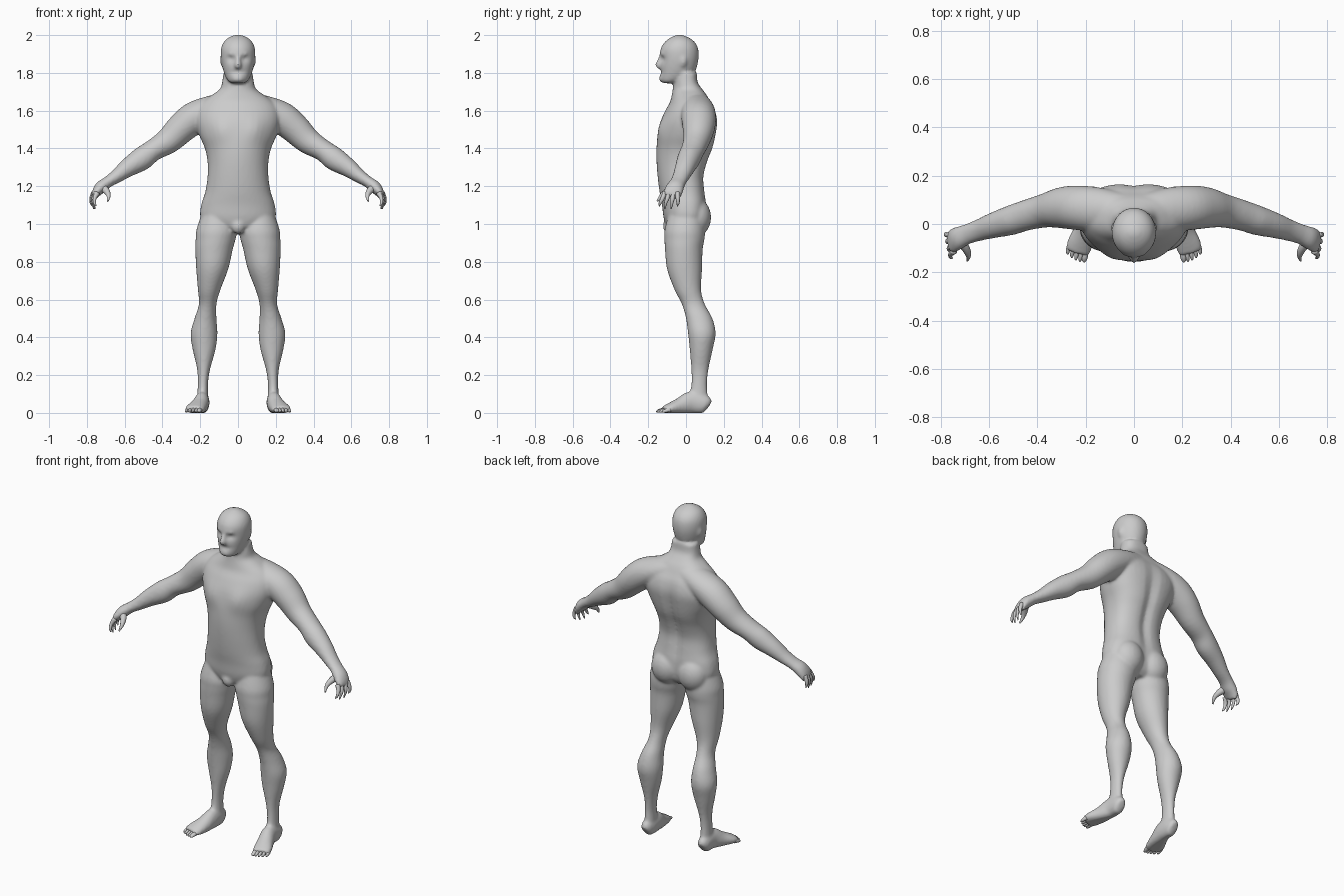
import bpy, bmesh, math
from mathutils import Vector, Matrix

SEG = 40


def smooth_rows(rows, steps=4):
    """Catmull-Rom interpolation between measured sections."""
    out = []
    for i in range(len(rows) - 1):
        p = [rows[max(i - 1, 0)], rows[i], rows[i + 1], rows[min(i + 2, len(rows) - 1)]]
        for k in range(steps):
            t = k / steps
            out.append([0.5 * (2 * b + (c - a) * t + (2 * a - 5 * b + 4 * c - d) * t * t
                               + (3 * b - a - 3 * c + d) * t ** 3) for a, b, c, d in zip(*p)])
    return out + [list(rows[-1])]


def skin(bm, rings):
    loops = [[bm.verts.new(c) for c in r] for r in rings]
    for a, b in zip(loops, loops[1:]):
        for i in range(len(a)):
            j = (i + 1) % len(a)
            bm.faces.new((a[i], a[j], b[j], b[i]))
    bm.faces.new(loops[0])
    bm.faces.new(loops[-1])


def column(bm, rows, s=1, back=2.0, deform=None):
    """Upright loft: rows of z, x min, x max, y front, y back."""
    rings = []
    for z, x0, x1, yf, yb in smooth_rows(rows):
        ring = []
        for i in range(SEG):
            a = 2 * math.pi * i / SEG
            c, d = math.cos(a), math.sin(a)
            n = back if d > 0 else 2.0
            c = math.copysign(abs(c) ** (2 / n), c)
            d = math.copysign(abs(d) ** (2 / n), d)
            co = Vector((s * ((x0 + x1) / 2 + c * (x1 - x0) / 2), (yf + yb) / 2 + d * (yb - yf) / 2, z))
            ring.append(deform(co, d) if deform else co)
        rings.append(ring)
    skin(bm, rings)


def limb(bm, rows, s=1, wide=(0, 1, 0), seg=SEG):
    """Loft along a path: rows of x, y, z, wide radius, thick radius."""
    rows = smooth_rows(rows)
    pts = [Vector(r[:3]) for r in rows]
    rings = []
    for i, r in enumerate(rows):
        t = (pts[min(i + 1, len(pts) - 1)] - pts[max(i - 1, 0)]).normalized()
        u = Vector(wide)
        u = (u - t * u.dot(t)).normalized()
        v = t.cross(u)
        ring = []
        for k in range(seg):
            a = 2 * math.pi * k / seg
            co = pts[i] + u * math.cos(a) * r[3] + v * math.sin(a) * r[4]
            ring.append((s * co.x, co.y, max(co.z, 0)))
        rings.append(ring)
    skin(bm, rings)


def ball(bm, loc, size):
    bmesh.ops.create_uvsphere(bm, u_segments=24, v_segments=16, radius=1,
                              matrix=Matrix.Translation(loc) @ Matrix.Diagonal((*size, 1)))


def finish(bm, name, voxel=None):
    bmesh.ops.recalc_face_normals(bm, faces=bm.faces)
    me = bpy.data.meshes.new(name)
    bm.to_mesh(me)
    bm.free()
    for p in me.polygons:
        p.use_smooth = True
    ob = bpy.data.objects.new(name, me)
    bpy.context.collection.objects.link(ob)
    if voxel:
        m = ob.modifiers.new("fuse", 'REMESH')
        m.mode, m.voxel_size, m.use_smooth_shade = 'VOXEL', voxel, True
        m = ob.modifiers.new("soften", 'SMOOTH')
        m.factor, m.iterations = 0.5, 6
    return ob


def spine(co, d):
    if d > 0 and 1.0 < co.z < 1.66:
        co.y -= 0.018 * math.exp(-(co.x / 0.028) ** 2) * math.sin((co.z - 1.0) / 0.66 * math.pi)
    if d < 0:  # chest muscles
        co.y -= 0.012 * math.exp(-((abs(co.x) - 0.09) / 0.05) ** 2 - ((co.z - 1.5) / 0.06) ** 2)
    return co


def face(co, d):
    if d < 0:  # eye sockets and mouth crease
        co.y += 0.016 * math.exp(-((abs(co.x) - 0.036) / 0.02) ** 2 - ((co.z - 1.873) / 0.014) ** 2)
        co.y += 0.014 * math.exp(-(co.x / 0.035) ** 2 - ((co.z - 1.805) / 0.01) ** 2)
    return co


bm = bmesh.new()

# Torso and neck
torso = [(.95, .05, -.06, .06), (.98, .14, -.10, .09), (1.03, .197, -.118, .105), (1.10, .195, -.127, .108),
         (1.17, .173, -.14, .10), (1.25, .161, -.15, .095), (1.33, .161, -.156, .115), (1.40, .175, -.156, .142),
         (1.47, .205, -.15, .158), (1.54, .225, -.135, .167), (1.60, .22, -.11, .155), (1.645, .19, -.085, .13),
         (1.685, .135, -.075, .108), (1.715, .095, -.07, .085), (1.75, .084, -.066, .062), (1.80, .077, -.06, .057)]
column(bm, [(z, -w, w, f, b) for z, w, f, b in torso], back=2.7, deform=spine)
ball(bm, (0, -.09, .99), (.038, .032, .042))

# Head with nose, brow, lips and ears
head = [(1.745, .03, -.115, -.06), (1.755, .05, -.135, -.03), (1.78, .066, -.139, .025), (1.81, .077, -.139, .05),
        (1.84, .085, -.138, .06), (1.88, .091, -.137, .067), (1.92, .091, -.136, .066), (1.95, .083, -.123, .056),
        (1.975, .066, -.10, .034), (1.992, .04, -.072, .004), (2.002, .012, -.045, -.025)]
column(bm, [(z, -w, w, f, b) for z, w, f, b in head], deform=face)
limb(bm, [(0, -.128, 1.895, .011, .012), (0, -.138, 1.865, .013, .014),
          (0, -.147, 1.842, .018, .016), (0, -.14, 1.826, .014, .01)], wide=(1, 0, 0), seg=16)
ball(bm, (0, -.118, 1.9), (.055, .022, .012))
ball(bm, (0, -.128, 1.768), (.03, .016, .016))

for s in (1, -1):
    ball(bm, (s * .085, -.015, 1.865), (.01, .02, .032))
    ball(bm, (s * .088, .055, 1.035), (.09, .078, .10))
    # Shoulder, arm and palm
    limb(bm, [(.04, .06, 1.625, .07, .075), (.14, .06, 1.605, .09, .075), (.23, .067, 1.563, .092, .085),
              (.30, .067, 1.507, .085, .08), (.37, .055, 1.44, .07, .069), (.45, .035, 1.39, .063, .057),
              (.51, .015, 1.345, .061, .062), (.58, -.005, 1.30, .053, .05), (.64, -.025, 1.255, .045, .037),
              (.69, -.042, 1.222, .042, .03), (.725, -.057, 1.195, .047, .033), (.75, -.07, 1.165, .05, .024),
              (.759, -.078, 1.142, .044, .014)], s)
    # Leg
    column(bm, [(1.06, .03, .19, -.09, .09), (.97, .006, .22, -.113, .10), (.92, .013, .224, -.114, .098),
                (.865, .028, .226, -.111, .088), (.76, .052, .221, -.10, .085), (.65, .094, .212, -.06, .08),
                (.575, .114, .207, -.022, .10), (.50, .114, .23, 0, .14), (.42, .109, .251, .011, .157),
                (.335, .119, .24, .02, .141), (.23, .148, .216, .028, .119), (.15, .159, .213, .028, .111),
                (.08, .157, .216, .015, .116), (.04, .158, .216, .01, .118)], s)
    # Foot
    limb(bm, [(.19, .121, .035, .02, .028), (.189, .10, .045, .034, .05), (.19, .03, .055, .039, .06),
              (.205, -.03, .036, .046, .045), (.225, -.085, .023, .053, .03), (.236, -.12, .017, .048, .018)],
         s, wide=(1, 0, 0))

finish(bm, "body", voxel=0.0085)

# Fingers, thumb and toes
for s, side in ((1, "left"), (-1, "right")):
    bm = bmesh.new()
    tips = [(-.112, -.137, 1.095), (-.09, -.108, 1.08), (-.067, -.075, 1.08), (-.045, -.042, 1.095)]
    for k, (y0, y1, z1) in enumerate(tips):
        x = .745 + .006 * k
        limb(bm, [(x, y0, 1.165, .013, .015), (x + .014, y0 * .5 + y1 * .5, 1.135, .011, .01),
                  (x + .014, y1, 1.11, .008, .007), (x + .006, y1 - .004, z1, .003, .003)], s, seg=12)
    limb(bm, [(.72, -.07, 1.195, .02, .022), (.697, -.10, 1.175, .017, .018), (.685, -.13, 1.15, .011, .011),
              (.69, -.152, 1.12, .004, .004)], s, seg=12)
    finish(bm, side + "_fingers")

    bm = bmesh.new()
    for k in range(5):
        x = .203 + .017 * k
        y = -.155 + .004 * k * k / 2
        r = .013 if k == 0 else .009
        limb(bm, [(x - .004, -.085, .018, r, .014), (x, y + .025, .014, r, .011), (x + .003, y + .006, .009, r * .8, .008),
                  (x + .003, y - .003, .007, r * .3, .003)], s, wide=(1, 0, 0), seg=12)
    finish(bm, side + "_toes")
